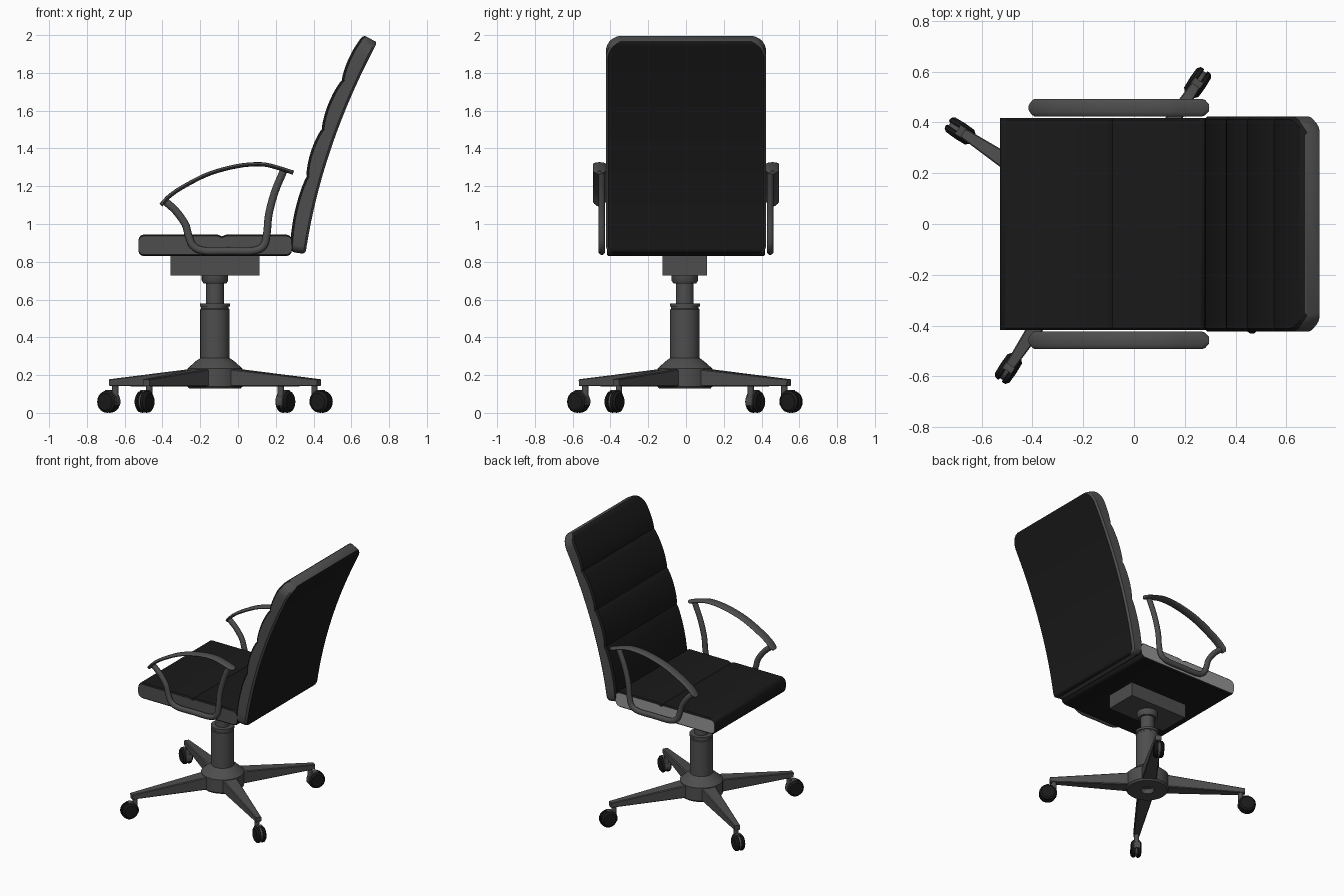
import bpy, bmesh, math
from mathutils import Vector, Matrix

if "Cube" in bpy.data.objects:
    bpy.data.objects.remove(bpy.data.objects["Cube"])


def material(name, v):
    m = bpy.data.materials.new(name)
    m.diffuse_color = (v, v, v, 1)
    m.use_nodes = True
    m.node_tree.nodes["Principled BSDF"].inputs["Base Color"].default_value = m.diffuse_color
    return m


FRAME = material("dark_grey", 0.075)
BLACK = material("black_leather", 0.01)
LIGHT = material("light_grey", 0.3)
BX, BY = -0.122, -0.006          # column axis


def finish(name, bm, mats, angle=35):
    bmesh.ops.recalc_face_normals(bm, faces=bm.faces)
    me = bpy.data.meshes.new(name)
    bm.to_mesh(me)
    bm.free()
    for m in mats:
        me.materials.append(m)
    me.shade_smooth()
    me.set_sharp_from_angle(angle=math.radians(angle))
    ob = bpy.data.objects.new(name, me)
    bpy.context.collection.objects.link(ob)
    return ob


def sweep(name, path, section, mats, edge_mats=None, cap_mat=0, y0=0.0, angle=35):
    """Loft section(i) -> [(normal offset, y offset)] along an x-z path."""
    bm = bmesh.new()
    rings = []
    for i, p in enumerate(path):
        a, b = Vector(path[max(i - 1, 0)]), Vector(path[min(i + 1, len(path) - 1)])
        t = (b - a).normalized()
        rings.append([bm.verts.new((p[0] + t.y * n, y0 + y, p[1] - t.x * n)) for n, y in section(i)])
    k = len(rings[0])
    for r, s in zip(rings, rings[1:]):
        for j in range(k):
            f = bm.faces.new((r[j], r[(j + 1) % k], s[(j + 1) % k], s[j]))
            f.material_index = edge_mats[j] if edge_mats else 0
    for r in (rings[0], rings[-1]):
        bm.faces.new(r).material_index = cap_mat
    return finish(name, bm, mats, angle)


def lathe(name, profile, mat, segs=32):
    bm = bmesh.new()
    vs = [bm.verts.new((r, 0, z)) for r, z in profile]
    es = [bm.edges.new(e) for e in zip(vs, vs[1:])]
    bmesh.ops.spin(bm, geom=vs + es, cent=(0, 0, 0), axis=(0, 0, 1), angle=2 * math.pi, steps=segs)
    bmesh.ops.remove_doubles(bm, verts=bm.verts, dist=1e-4)
    return finish(name, bm, [mat])


def smooth_path(pts, n=5):
    """Catmull-Rom through the points."""
    P = [Vector(p) for p in pts]
    P = [2 * P[0] - P[1]] + P + [2 * P[-1] - P[-2]]
    out = []
    for a, b, c, d in zip(P, P[1:], P[2:], P[3:]):
        for i in range(n):
            t = i / n
            out.append(0.5 * (2 * b + (c - a) * t + (2 * a - 5 * b + 4 * c - d) * t * t
                              + (3 * b - a - 3 * c + d) * t ** 3))
    return out + [P[-2]]


def slab(f, b, w, c):
    return [(f, c - w), (f, w - c), (f + c, w), (b - c, w), (b, w - c), (b, c - w), (b - c, -w), (f + c, -w)]


def round_in(d, r):
    """Inset of a rounded corner at distance d from the end."""
    return r - math.sqrt(max(r * r - (r - d) ** 2, 0)) if d < r else 0.0


def ellipse(a, b, n=12):
    return [(a * math.cos(2 * math.pi * i / n), b * math.sin(2 * math.pi * i / n)) for i in range(n)]


# seat cushion with a crease across the middle
x0, x1, crease = -0.527, 0.285, -0.085
xs = [x0, -0.524, -0.515, -0.5, -0.3, -0.11, -0.093, crease, -0.077, -0.06, 0.1, 0.255, 0.272, 0.282, x1]


def seat_section(i):
    e = round_in(min(xs[i] - x0, x1 - xs[i]), 0.03)
    dip = 0.01 * max(0, 1 - abs(xs[i] - crease) / 0.022)
    return slab(-0.0575 + e + dip, 0.0575 - e, 0.418, 0.008)


sweep("seat", [(x, 0.887) for x in xs], seat_section, [BLACK, FRAME, LIGHT],
      [0, 0, 2, 0, 0, 0, 1, 0])

# curved backrest with four padded panels
T = 1.15
panels = [0, 0.4, 0.65, 0.91, T]
ts = sorted({0, 0.004, 0.012, 0.025, 0.04, T - 0.004, T - 0.012, T - 0.025, T - 0.04, T - 0.06, T - 0.085}
            | {round(a + (b - a) * u, 4) for a, b in zip(panels, panels[1:])
               for u in (0, 0.03, 0.1, 0.25, 0.4, 0.55, 0.7, 0.85, 0.95)})


def back_section(i):
    t = ts[i]
    a, b = next((a, b) for a, b in zip(panels, panels[1:]) if t <= b)
    bulge = 0.018 * max(0, math.sin(math.pi * (t - a) / (b - a))) ** 0.6
    e = round_in(min(t, T - t), 0.02)
    w = 0.424 - round_in(t, 0.045) - round_in(T - t, 0.09)
    return slab(e - bulge, 0.078 - e, w, 0.012)


sweep("backrest", [(0.28 + 0.145 * t + 0.169 * t * t, 0.852 + t) for t in ts], back_section,
      [FRAME, BLACK], [1, 1, 0, 0, 1, 0, 0, 1])

# armrests: flat pad on a bent tube, mirrored
pad = smooth_path([(-0.408, 1.10), (-0.36, 1.15), (-0.28, 1.203), (-0.15, 1.267), (0.0, 1.307),
                   (0.125, 1.316), (0.21, 1.298), (0.293, 1.272)], 6)


def pad_section(i):
    d = min((pad[i] - pad[0]).length, (pad[i] - pad[-1]).length)
    return ellipse(0.011, 0.035 - round_in(d + 0.004, 0.035))


tube = smooth_path([(-0.388, 1.122), (-0.33, 1.07), (-0.28, 1.0), (-0.262, 0.94), (-0.238, 0.885),
                    (-0.18, 0.858), (-0.05, 0.857), (0.08, 0.858), (0.135, 0.885), (0.153, 0.95),
                    (0.163, 1.05), (0.195, 1.17), (0.245, 1.29)])
for ob in (sweep("armrest_pads", pad, pad_section, [FRAME], y0=0.458, angle=60),
           sweep("armrest_supports", tube, lambda i: ellipse(0.02, 0.018), [FRAME], y0=0.446, angle=60)):
    ob.modifiers.new("mirror", "MIRROR").use_axis = (False, True, False)

# tilt mechanism box
bm = bmesh.new()
bmesh.ops.create_cube(bm, size=1, matrix=Matrix.Translation((BX, BY, 0.779))
                      @ Matrix.Diagonal((0.47, 0.235, 0.102, 1)))
finish("tilt_mechanism", bm, [FRAME])

# gas column and hub
col = lathe("column_and_hub", [
    (0, 0.735), (0.07, 0.735), (0.07, 0.7), (0.06, 0.685), (0.047, 0.685), (0.047, 0.58), (0.08, 0.58),
    (0.08, 0.563), (0.073, 0.563), (0.073, 0.552), (0.078, 0.548), (0.078, 0.29), (0.1, 0.275),
    (0.145, 0.235), (0.145, 0.14), (0.135, 0.128), (0.045, 0.128), (0.04, 0.16), (0, 0.16)], FRAME)
col.location = (BX, BY, 0)

# four legs with twin-wheel casters
leg_sec = [slab(-0.052, 0.045, 0.052, 0.006), slab(-0.019, 0.017, 0.02, 0.004)]
for k in range(4):
    place = Matrix.Translation((BX, BY, 0)) @ Matrix.Rotation(math.radians(56.5 + 90 * k), 4, 'Z')
    n = str(k + 1)
    leg = sweep("leg_" + n, [(0.1, 0.183), (0.66, 0.159)], lambda i: leg_sec[i], [FRAME])
    leg.matrix_world = place
    stem = lathe("caster_stem_" + n, [(0, 0.15), (0.017, 0.15), (0.017, 0.07), (0, 0.07)], FRAME, 12)
    stem.matrix_world = place @ Matrix.Translation((0.632, 0, 0))
    hub = Matrix.Translation((0.675, 0, 0.059))
    body = lathe("caster_body_" + n, [(0, -0.01), (0.05, -0.01), (0.05, 0.01), (0, 0.01)], FRAME, 20)
    body.matrix_world = place @ hub @ Matrix.Rotation(math.pi / 2, 4, 'X')
    for side in (-1, 1):
        wheel = lathe("caster_wheel_%s_%s" % (n, "a" if side < 0 else "b"),
                      [(0, 0.007), (0.056, 0.007), (0.059, 0.012), (0.057, 0.024), (0.045, 0.034), (0, 0.036)],
                      BLACK, 20)
        wheel.matrix_world = place @ hub @ Matrix.Rotation(side * math.pi / 2, 4, 'X')
    # fender over the inner half of the wheels
    arc = [(0.675 + 0.056 * math.cos(a), 0.059 + 0.056 * math.sin(a))
           for a in (math.radians(d) for d in range(80, 201, 15))]
    hood = sweep("caster_hood_" + n, arc, lambda i: slab(-0.006, 0.006, 0.022, 0.002), [FRAME])
    hood.matrix_world = place
